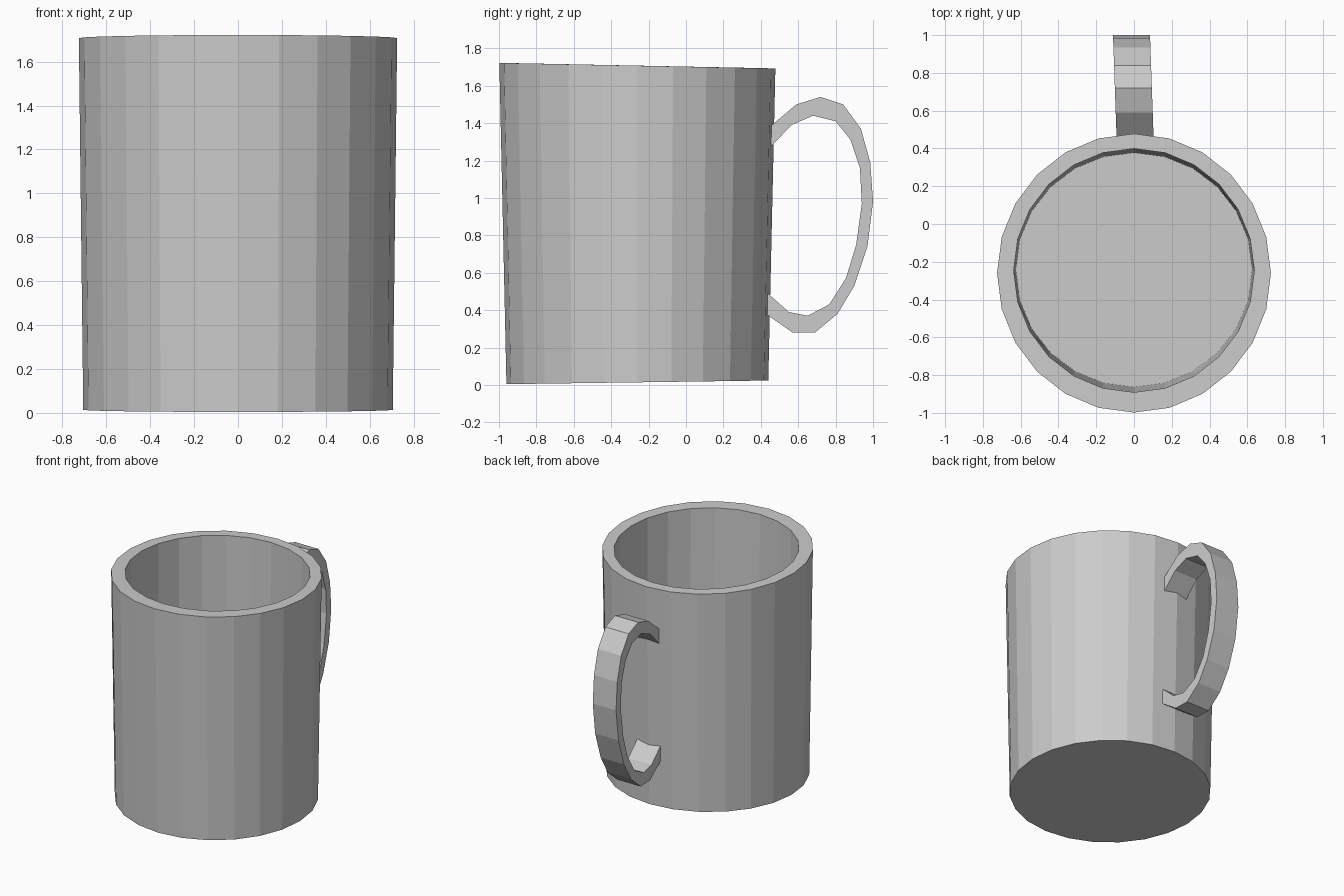
import bpy
import bmesh
from math import sin, cos, pi

cube = bpy.data.objects.get("Cube")
if cube:
    bpy.data.objects.remove(cube, do_unlink=True)

SIDES = 24

# Plain grey ceramic
grey = bpy.data.materials.new("grey_ceramic")
grey.use_nodes = True
color = (0.6, 0.6, 0.6, 1)
grey.diffuse_color = color
grey.node_tree.nodes["Principled BSDF"].inputs["Base Color"].default_value = color


def finish(bm, name):
    bmesh.ops.recalc_face_normals(bm, faces=bm.faces)
    mesh = bpy.data.meshes.new(name)
    bm.to_mesh(mesh)
    bm.free()
    mesh.materials.append(grey)
    obj = bpy.data.objects.new(name, mesh)
    bpy.context.collection.objects.link(obj)
    return obj


def ring(bm, center_y, rx, ry, z, tilt):
    """Slightly tilted loop of vertices around the mug."""
    verts = []
    for i in range(SIDES):
        a = 2 * pi * i / SIDES
        dy = ry * sin(a)
        verts.append(bm.verts.new((rx * cos(a), center_y + dy, z + tilt * dy)))
    return verts


def bridge(bm, a, b):
    n = len(a)
    for i in range(n):
        j = (i + 1) % n
        bm.faces.new((a[i], a[j], b[j], b[i]))


# Mug body: outer wall, rim, inner wall and floor
bm = bmesh.new()
rings = [
    ring(bm, -0.26, 0.705, 0.70, 0.014, 0.014),
    ring(bm, -0.26, 0.725, 0.738, 1.707, -0.02),
    ring(bm, -0.246, 0.637, 0.645, 1.707, -0.02),
    ring(bm, -0.243, 0.625, 0.62, 0.11, 0.0),
]
for lower, upper in zip(rings, rings[1:]):
    bridge(bm, lower, upper)
bm.faces.new(rings[0])
bm.faces.new(rings[-1])
finish(bm, "mug_body")

# Handle: flat strap following outer and inner (y, z) profiles
outer = [(.43, 1.365), (.59, 1.50), (.72, 1.54), (.84, 1.50), (.935, 1.37),
         (.985, 1.19), (1.0, .98), (.97, .74), (.90, .53), (.81, .38),
         (.69, .28), (.57, .28), (.42, .385)]
inner = [(.43, 1.25), (.565, 1.39), (.68, 1.44), (.80, 1.41), (.88, 1.31),
         (.93, 1.16), (.94, .97), (.91, .75), (.855, .57), (.765, .43),
         (.65, .37), (.55, .39), (.42, .505)]
bm = bmesh.new()
sections = []
for (yo, zo), (yi, zi) in zip(outer, inner):
    section = []
    for x, y, z in ((-.098, yo, zo), (.098, yo, zo), (.098, yi, zi), (-.098, yi, zi)):
        # The handle leans a little to one side as it leaves the wall
        section.append(bm.verts.new((x + 0.005 - 0.035 * (y - 0.48), y, z)))
    sections.append(section)
for a, b in zip(sections, sections[1:]):
    bridge(bm, a, b)
bm.faces.new(sections[0])
bm.faces.new(sections[-1])
finish(bm, "handle")
